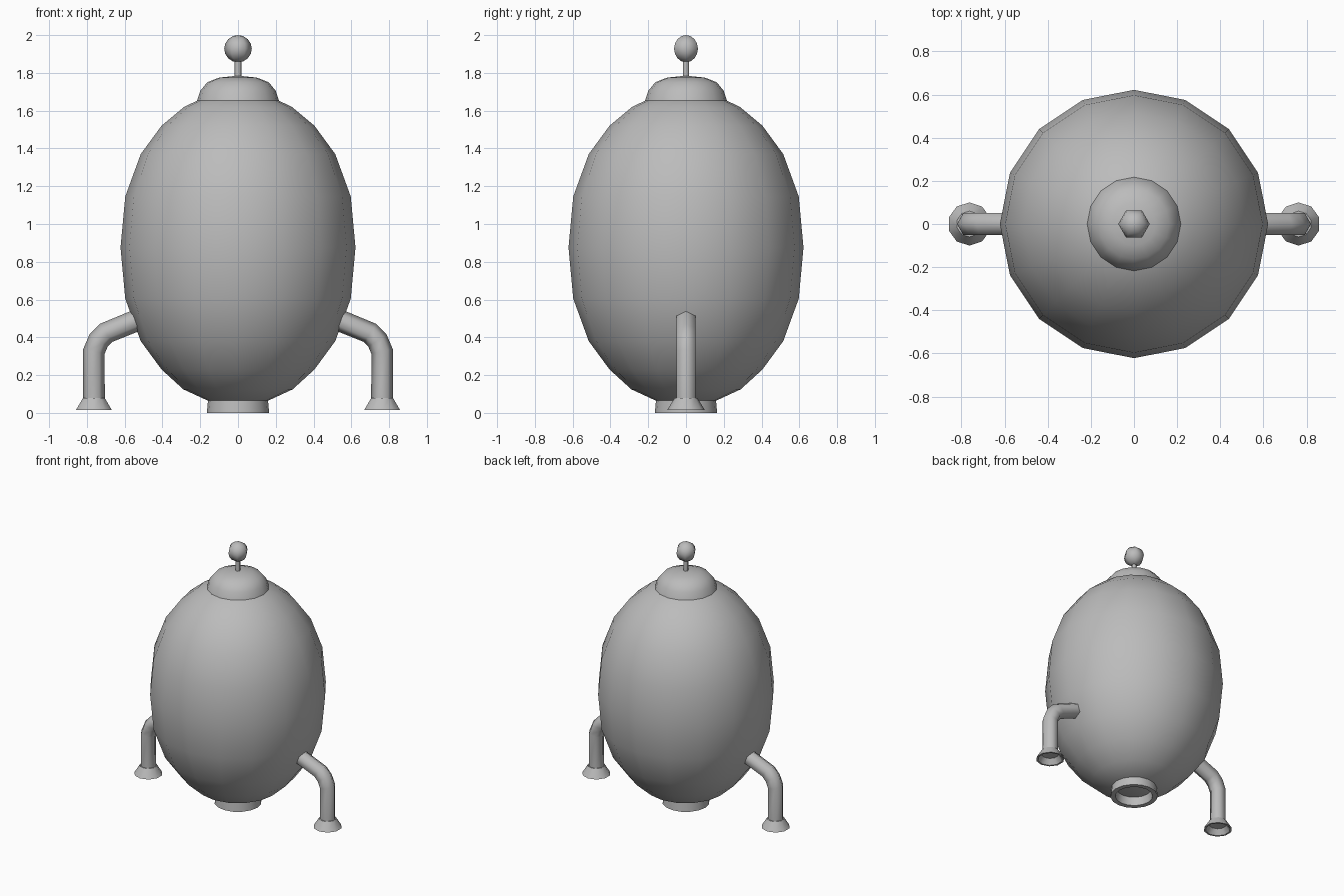
import bpy, bmesh
from math import pi, sin, cos, radians
from mathutils import Vector

cube = bpy.data.objects.get("Cube")
if cube:
    bpy.data.objects.remove(cube, do_unlink=True)

COLOUR = (0.5, 0.5, 0.5, 1)
grey = bpy.data.materials.new("plain_grey")
grey.use_nodes = True
grey.diffuse_color = COLOUR
grey.node_tree.nodes["Principled BSDF"].inputs["Base Color"].default_value = COLOUR


def skin(name, rings, angle=40):
    """Join rings of points with quads; a one-point ring closes to a tip."""
    bm = bmesh.new()
    loops = [[bm.verts.new(p) for p in ring] for ring in rings]
    for a, b in zip(loops, loops[1:]):
        n = max(len(a), len(b))
        for i in range(n):
            j = (i + 1) % n
            if len(a) == 1:
                bm.faces.new((a[0], b[j], b[i]))
            elif len(b) == 1:
                bm.faces.new((a[i], a[j], b[0]))
            else:
                bm.faces.new((a[i], a[j], b[j], b[i]))
    mesh = bpy.data.meshes.new(name)
    bm.to_mesh(mesh)
    bm.free()
    mesh.materials.append(grey)
    obj = bpy.data.objects.new(name, mesh)
    bpy.context.collection.objects.link(obj)
    bpy.ops.object.select_all(action='DESELECT')
    obj.select_set(True)
    bpy.context.view_layer.objects.active = obj
    bpy.ops.object.shade_smooth_by_angle(angle=radians(angle))
    return obj


def lathe(name, profile, sides, x=0, turn=0, angle=40):
    """Spin (radius, height) points, listed from bottom to top on the outside."""
    rings = []
    for r, z in profile:
        if r == 0:
            rings.append([(x, 0, z)])
        else:
            rings.append([(x + r * cos(turn + 2 * pi * i / sides),
                           r * sin(turn + 2 * pi * i / sides), z) for i in range(sides)])
    return skin(name, rings, angle)


# Egg-shaped body
lathe("body", [(0, 0.05), (0.16, 0.065), (0.29, 0.125), (0.405, 0.23), (0.515, 0.38),
               (0.597, 0.605), (0.622, 0.875), (0.597, 1.145), (0.515, 1.37),
               (0.405, 1.52), (0.285, 1.62), (0.16, 1.68), (0, 1.7)], 16)

# Hollow nozzle under the body
lathe("nozzle", [(0.12, 0.07), (0.13, 0), (0.165, 0), (0.158, 0.075)], 16)

# Domed cap, antenna rod and ball
lathe("cap", [(0, 1.65), (0.218, 1.65), (0.2, 1.705), (0.163, 1.75), (0.1, 1.775), (0, 1.785)], 16)
lathe("antenna_rod", [(0.018, 1.77), (0.018, 1.87)], 6, angle=70)
lathe("antenna_ball", [(0.073 * sin(pi * k / 8) if 0 < k < 8 else 0, 1.928 - 0.072 * cos(pi * k / 8))
                       for k in range(9)], 6, angle=70)

# Bent legs with hollow flared feet
PATH = [(0.46, 0.521), (0.7, 0.423), (0.738, 0.383), (0.763, 0.325), (0.763, 0.06)]
TUBE = 0.058
for side, label in ((1, "left"), (-1, "right")):
    points = [Vector((side * x, 0, z)) for x, z in PATH]
    rings = []
    for i, p in enumerate(points):
        before = (p - points[max(i - 1, 0)]).normalized()
        after = (points[min(i + 1, len(points) - 1)] - p).normalized()
        along = (before + after).normalized()
        across = along.cross(Vector((0, 1, 0)))
        rings.append([p + TUBE * (cos(k * pi / 3) * across - sin(k * pi / 3) * Vector((0, 1, 0)))
                      for k in range(6)])
    rings = [[points[0]]] + rings + [[points[-1]]]
    skin(label + "_leg", rings, 65)
    lathe(label + "_foot", [(0, 0.06), (0.06, 0.055), (0.087, 0.015), (0.1, 0.015), (0.06, 0.08), (0, 0.08)],
          10, side * 0.763, pi / 2)
